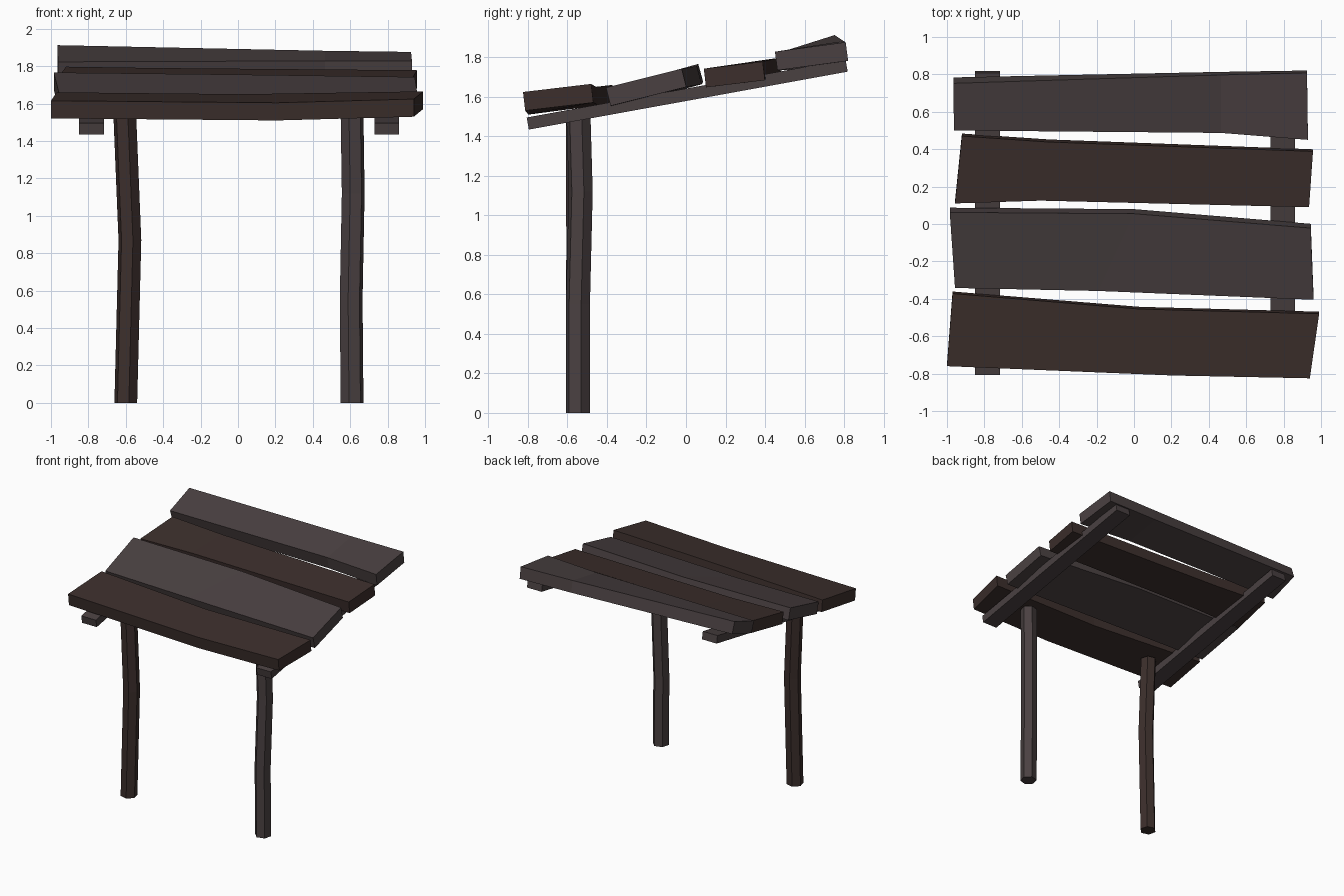
import bpy, math
from mathutils import Vector

if "Cube" in bpy.data.objects:
    bpy.data.objects.remove(bpy.data.objects["Cube"])


def material(name, color):
    m = bpy.data.materials.new(name)
    m.diffuse_color = (*color, 1)
    m.use_nodes = True
    m.node_tree.nodes["Principled BSDF"].inputs["Base Color"].default_value = m.diffuse_color
    return m


DARK = material("dark_wood", (0.045, 0.028, 0.025))
PALE = material("grey_wood", (0.068, 0.052, 0.053))


def loft(name, rings, mat):
    """Skin a list of equal-sized point rings and cap both ends."""
    n = len(rings[0])
    verts = [p for r in rings for p in r]
    faces = [(i * n + j, i * n + (j + 1) % n, (i + 1) * n + (j + 1) % n, (i + 1) * n + j)
             for i in range(len(rings) - 1) for j in range(n)]
    last = (len(rings) - 1) * n
    faces += [tuple(reversed(range(n))), tuple(range(last, last + n))]
    me = bpy.data.meshes.new(name)
    me.from_pydata(verts, [], faces)
    me.materials.append(mat)
    ob = bpy.data.objects.new(name, me)
    bpy.context.collection.objects.link(ob)
    return ob


def post(name, path, turn, mat, r=0.063):
    rings = []
    for x, y, z in path:
        angles = [math.radians(turn + 60 * k) for k in range(6)]
        rings.append([(x + r * math.cos(a), y + r * math.sin(a), z) for a in angles])
    loft(name, rings, mat)


def plank(name, stations, mat, t=0.095):
    """Each station gives the front and back points of the top surface."""
    rings = []
    for front, back in stations:
        f, b = Vector(front), Vector(back)
        tilt = math.atan2(b.z - f.z, b.y - f.y)
        down = Vector((0, math.sin(tilt), -math.cos(tilt))) * t
        rings.append([f, b, b + down, f + down][::-1])
    for r in rings:
        r.reverse()
    # ring order chosen so that the normals point outwards
    loft(name, [r[::-1] for r in rings], mat)


# Crooked hexagonal posts
post("left_post", [(-0.60, -0.547, 0), (-0.578, -0.545, 0.87), (-0.605, -0.547, 1.53)], 45, DARK)
post("right_post", [(0.61, -0.547, 0), (0.605, -0.547, 0.55), (0.616, -0.533, 1.12),
                    (0.61, -0.545, 1.53)], 15, PALE)

# Sloping rails under the planks
slope = math.radians(10.3)
for side, x in (("left", -0.783), ("right", 0.795)):
    bpy.ops.mesh.primitive_cube_add(size=1, location=(x, 0.006, 1.611), rotation=(slope, 0, 0))
    rail = bpy.context.object
    rail.name = side + "_rail"
    rail.scale = (0.132, 1.64, 0.062)
    rail.data.materials.append(PALE)

# Uneven roof planks, front to back
plank("plank_front", [((-1.0, -0.76, 1.615), (-0.97, -0.372, 1.66)),
                      ((0.21, -0.81, 1.604), (0.03, -0.455, 1.65)),
                      ((0.94, -0.825, 1.624), (0.99, -0.48, 1.665))], DARK)
plank("plank_second", [((-0.957, -0.342, 1.655), (-0.985, 0.062, 1.766)),
                       ((-0.19, -0.358, 1.645), (0.0, 0.055, 1.755)),
                       ((0.96, -0.405, 1.646), (0.945, -0.022, 1.742))], PALE)
plank("plank_third", [((-0.957, 0.11, 1.745), (-0.92, 0.47, 1.797)),
                      ((-0.50, 0.125, 1.743), (-0.455, 0.438, 1.79)),
                      ((0.936, 0.09, 1.742), (0.957, 0.388, 1.778))], DARK)
plank("plank_back", [((-0.963, 0.50, 1.823), (-0.965, 0.752, 1.912)),
                     ((0.465, 0.487, 1.828), (0.465, 0.797, 1.882)),
                     ((0.93, 0.45, 1.828), (0.925, 0.808, 1.876))], PALE)
